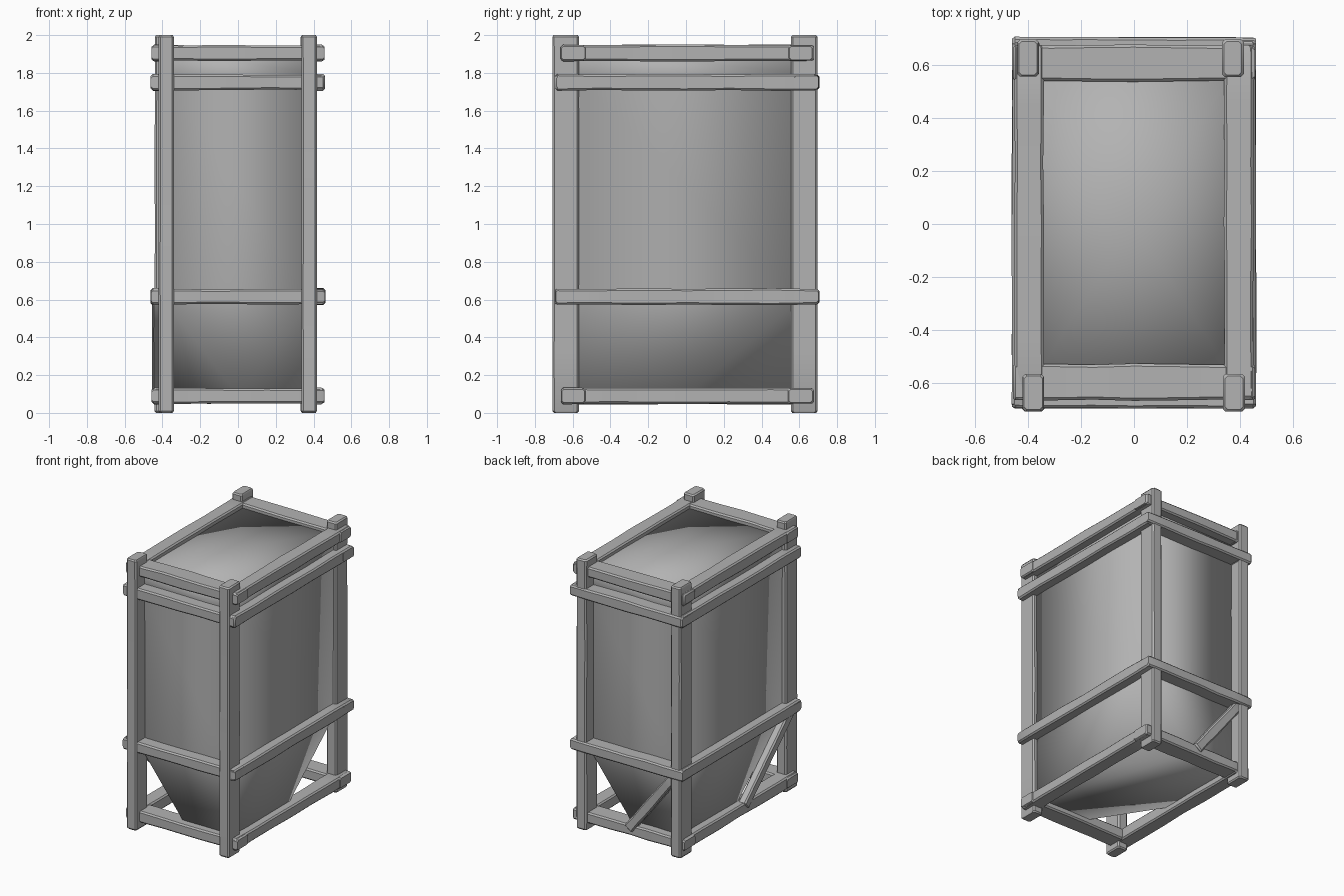
import bpy, bmesh, random
from mathutils import Vector

if "Cube" in bpy.data.objects:
    bpy.data.objects.remove(bpy.data.objects["Cube"])

random.seed(4)
grey = bpy.data.materials.new("plain_grey")
grey.diffuse_color = (0.45, 0.45, 0.45, 1)
grey.use_nodes = True
grey.node_tree.nodes["Principled BSDF"].inputs["Base Color"].default_value = grey.diffuse_color


def finish(name, bm, angle):
    bmesh.ops.recalc_face_normals(bm, faces=bm.faces)
    me = bpy.data.meshes.new(name)
    bm.to_mesh(me)
    bm.free()
    me.materials.append(grey)
    ob = bpy.data.objects.new(name, me)
    bpy.context.collection.objects.link(ob)
    bpy.ops.object.select_all(action='DESELECT')
    ob.select_set(True)
    bpy.context.view_layer.objects.active = ob
    bpy.ops.object.shade_smooth_by_angle(angle=angle)
    return ob


def beam(name, start, end, across, half_a, half_b, wobble=0.0025, steps=6):
    """Rough hewn timber: chamfered rectangle swept from start to end."""
    a, b = Vector(start), Vector(end)
    d = (b - a).normalized()
    u = Vector(across).normalized()
    v = d.cross(u).normalized()
    c = 0.01
    bm = bmesh.new()
    rings = []
    stations = [0.0] + [i / steps for i in range(steps + 1)] + [1.0]
    length = (b - a).length
    for i, t in enumerate(stations):
        tip = i in (0, len(stations) - 1)
        if i == 1:
            t = c / length
        elif i == len(stations) - 2:
            t = 1 - c / length
        k = c * 0.7 if tip else 0
        ha = half_a - k + random.uniform(-wobble, wobble)
        hb = half_b - k + random.uniform(-wobble, wobble)
        p = a.lerp(b, t)
        prof = [(ha, hb - c), (ha - c, hb), (c - ha, hb), (-ha, hb - c),
                (-ha, c - hb), (c - ha, -hb), (ha - c, -hb), (ha, c - hb)]
        rings.append([bm.verts.new(p + u * x + v * y) for x, y in prof])
    for r, s in zip(rings, rings[1:]):
        for j in range(8):
            bm.faces.new((r[j], r[(j + 1) % 8], s[(j + 1) % 8], s[j]))
    bm.faces.new(rings[0])
    bm.faces.new(rings[-1])
    return finish(name, bm, 0.6)


# Corner posts
for name, x, y in (("front_left_post", -0.38, -0.637), ("front_right_post", 0.377, -0.637),
                   ("back_left_post", -0.4, 0.626), ("back_right_post", 0.373, 0.626)):
    beam(name, (x, y, 0), (x, y, 2), (1, 0, 0), 0.041, 0.07, 0.001)

# Horizontal rails: label, height, side rail y ends, end rail half length, side x, end y
levels = (("bottom", 0.09, -0.66, 0.67, 0.457, 0.396, 0.602),
          ("lower", 0.615, -0.69, 0.695, 0.46, 0.405, 0.632),
          ("upper", 1.75, -0.69, 0.69, 0.46, 0.405, 0.632),
          ("top", 1.905, -0.66, 0.675, 0.457, 0.396, 0.602))
for label, z, y0, y1, hx, sx, ey in levels:
    for side, s in (("left", -1), ("right", 1)):
        beam(f"{label}_{side}_rail", (s * sx, y0, z), (s * sx, y1, z),
             (1, 0, 0), 0.055, 0.043)
    for side, s in (("front", -1), ("back", 1)):
        y = s * ey + 0.005
        beam(f"{label}_{side}_rail", (-hx, y, z), (hx, y, z), (0, 1, 0), 0.068, 0.04)

# Diagonal braces on the left and back sides
beam("left_brace", (-0.425, -0.6, 0.6), (-0.425, -0.06, 0.1), (1, 0, 0), 0.03, 0.035, 0.002)
beam("back_brace", (-0.38, 0.655, 0.59), (0.0, 0.655, 0.1), (0, 1, 0), 0.03, 0.035, 0.002)

# Container: box with two opposite lower corners cut away to the middle of each side
X, Y, Z0 = 0.39, 0.605, 0.09
corners = [(-X, -Y), (X, -Y), (X, Y), (-X, Y)]
bm = bmesh.new()
top, upper, low = [[bm.verts.new((x, y, z)) for x, y in corners] for z in (1.915, 1.8, 0.6)]
for r, s in ((top, upper), (upper, low)):
    for i in range(4):
        j = (i + 1) % 4
        bm.faces.new((r[i], s[i], s[j], r[j]))
front, right, back, left = [bm.verts.new((x, y, Z0)) for x, y in
                            ((0, -Y), (X, 0), (0, Y), (-X, 0))]
full_a = bm.verts.new((X, -Y, Z0))
full_b = bm.verts.new((-X, Y, Z0))
for tri in ((low[0], front, left), (low[2], back, right),
            (low[0], low[1], front), (low[1], full_a, front),
            (low[1], low[2], right), (low[1], right, full_a),
            (low[2], low[3], back), (low[3], full_b, back),
            (low[3], low[0], left), (low[3], left, full_b)):
    bm.faces.new(tri)
bm.faces.new((front, full_a, right, back, full_b, left))
cap = bm.faces.new(top)
bmesh.ops.poke(bm, faces=[cap])
finish("container", bm, 3.14159)
